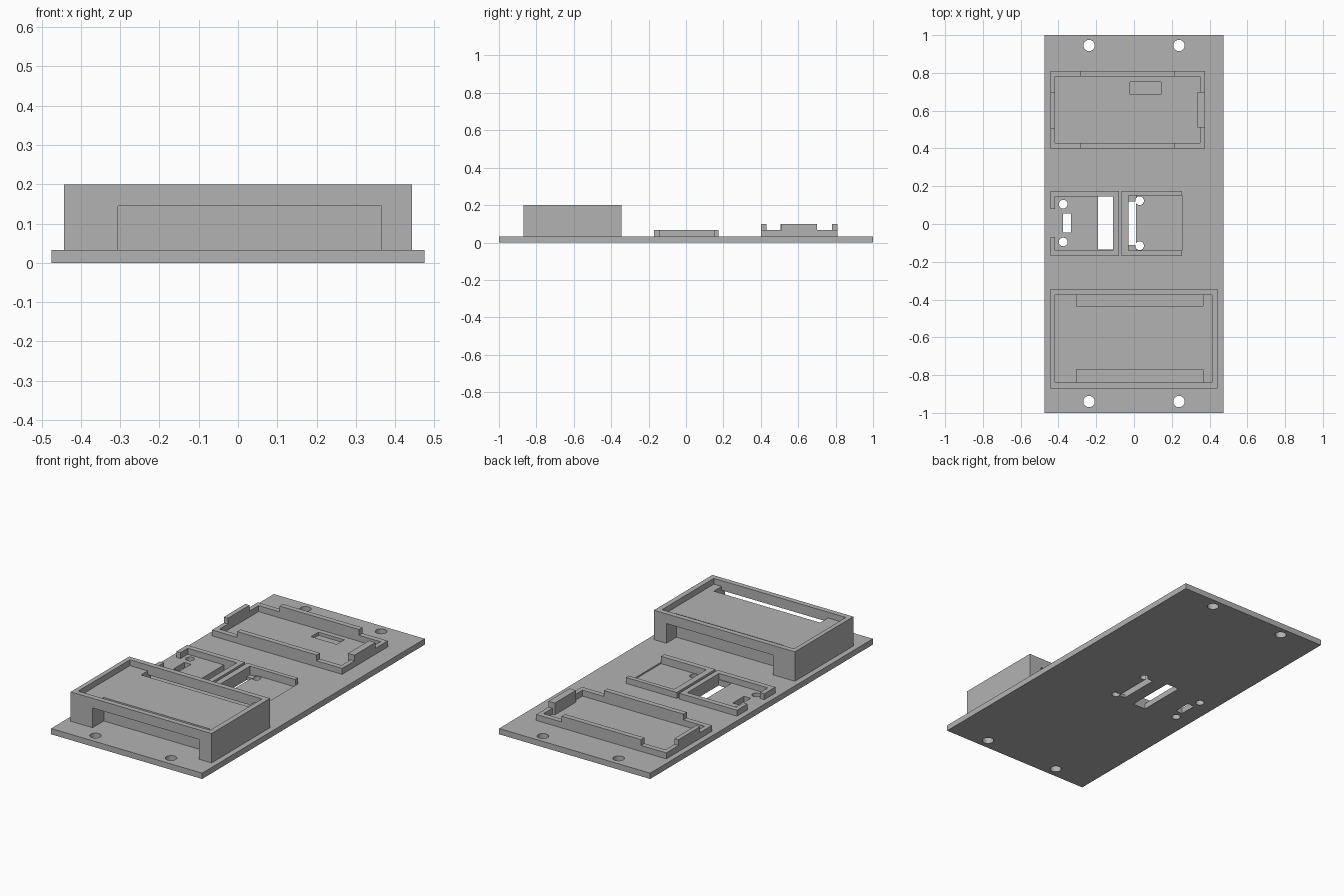
import bpy
import bmesh

cube = bpy.data.objects.get("Cube")
if cube:
    bpy.data.objects.remove(cube, do_unlink=True)

# Single plastic colour
grey = bpy.data.materials.new("grey_plastic")
grey.use_nodes = True
colour = (0.45, 0.45, 0.45, 1)
grey.diffuse_color = colour
grey.node_tree.nodes["Principled BSDF"].inputs["Base Color"].default_value = colour

PLATE = 0.033    # top of the base plate
LOW = 0.067      # top of the low rims
HIGH = 0.1       # top of the raised rim tabs
TOP = 0.2        # top of the tall housing


def finish(name, bm):
    mesh = bpy.data.meshes.new(name)
    bm.to_mesh(mesh)
    bm.free()
    mesh.materials.append(grey)
    obj = bpy.data.objects.new(name, mesh)
    bpy.context.scene.collection.objects.link(obj)
    return obj


def box(name, x0, x1, y0, y1, z0, z1):
    bm = bmesh.new()
    bmesh.ops.create_cube(bm, size=1)
    for v in bm.verts:
        v.co = (x1 if v.co.x > 0 else x0,
                y1 if v.co.y > 0 else y0,
                z1 if v.co.z > 0 else z0)
    return finish(name, bm)


def peg(name, x, y, radius):
    bm = bmesh.new()
    bmesh.ops.create_cone(bm, cap_ends=True, segments=32, radius1=radius,
                          radius2=radius, depth=0.3)
    bmesh.ops.translate(bm, verts=bm.verts, vec=(x, y, 0))
    return finish(name, bm)


def cut(target, cutters):
    """Subtract the cutters from the target and delete them."""
    for c in cutters:
        c.hide_render = True
        mod = target.modifiers.new("cut", "BOOLEAN")
        mod.operation = "DIFFERENCE"
        mod.solver = "EXACT"
        mod.object = c
    graph = bpy.context.evaluated_depsgraph_get()
    mesh = bpy.data.meshes.new_from_object(target.evaluated_get(graph))
    target.modifiers.clear()
    target.data = mesh
    for c in cutters:
        bpy.data.objects.remove(c, do_unlink=True)


def slot(x0, x1, y0, y1, z0=-0.1, z1=0.3):
    return box("cutter", x0, x1, y0, y1, z0, z1)


# Base plate with mounting holes, sensor openings and pockets
plate = box("base_plate", -0.475, 0.475, -1, 1, 0, PLATE)
holes = [peg("cutter", x, y, 0.03) for x in (-0.238, 0.238) for y in (-0.94, 0.945)]
holes += [peg("cutter", -0.375, y, 0.023) for y in (-0.095, 0.105)]
cut(plate, holes + [
    slot(-0.19, -0.11, -0.135, 0.145),
    slot(-0.375, -0.333, -0.045, 0.055),
    slot(-0.02, 0.142, 0.685, 0.752, 0.015),
    slot(0.005, 0.255, -0.14, 0.15, 0.025),
])
cut(plate, [slot(-0.03, 0.01, -0.14, 0.15, 0.017)])
cut(plate, [slot(-0.03, 0.01, -0.112, 0.12)])
cut(plate, [peg("cutter", 0.03, y, 0.023) for y in (-0.115, 0.123)])

# Tall housing: shallow tray on top, slots along the front and back
housing = box("tall_housing", -0.443, 0.443, -0.87, -0.345, PLATE, TOP)
cut(housing, [slot(-0.417, 0.413, -0.84, -0.375, 0.167)])
cut(housing, [slot(-0.305, 0.365, -0.9, -0.77, 0, 0.145),
              slot(-0.305, 0.365, -0.435, -0.3, 0, 0.145)])
cut(housing, [slot(-0.305, 0.365, -0.84, -0.77, 0.1),
              slot(-0.305, 0.365, -0.435, -0.375, 0.1)])

# Rear tray: low rim with raised tabs in the middle of each side
rear = box("rear_tray_rim", -0.443, 0.375, 0.4, 0.81, PLATE, LOW)
cut(rear, [slot(-0.417, 0.35, 0.43, 0.78)])
for name, y0, y1 in (("front", 0.4, 0.43), ("back", 0.78, 0.81)):
    box("rear_tray_tab_" + name, -0.285, 0.215, y0, y1, LOW, HIGH)
box("rear_tray_tab_right", -0.443, -0.417, 0.505, 0.7, LOW, HIGH)
box("rear_tray_tab_left", 0.335, 0.375, 0.51, 0.7, PLATE, HIGH)

# Middle tray on the right, with a gap in its outer wall
middle = box("middle_right_rim", -0.443, -0.08, -0.17, 0.175, PLATE, LOW)
cut(middle, [slot(-0.417, -0.11, -0.14, 0.145)])
cut(middle, [slot(-0.5, -0.4, -0.07, 0.08)])

# Middle tray on the left, open on its outer side
open_rim = box("middle_left_rim", -0.065, 0.255, -0.17, 0.175, PLATE, LOW)
cut(open_rim, [slot(-0.03, 0.3, -0.14, 0.15)])
